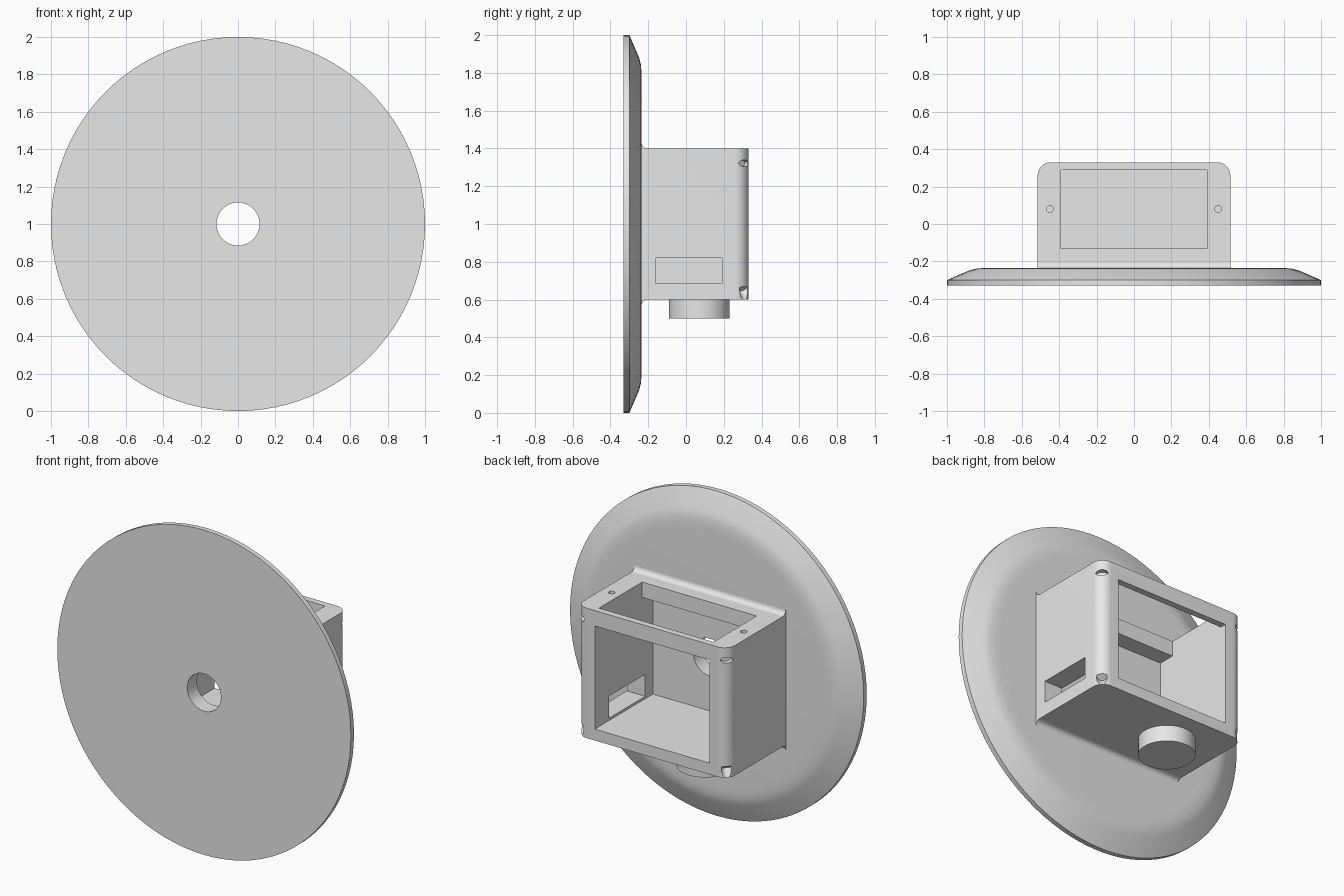
import bpy, bmesh, math
from mathutils import Matrix, Vector

cube = bpy.data.objects.get("Cube")
if cube:
    bpy.data.objects.remove(cube, do_unlink=True)

grey = bpy.data.materials.new("plain grey")
grey.use_nodes = True
colour = (0.8, 0.8, 0.8, 1)
grey.diffuse_color = colour
grey.node_tree.nodes["Principled BSDF"].inputs["Base Color"].default_value = colour


def make(name, bm):
    bmesh.ops.recalc_face_normals(bm, faces=bm.faces)
    mesh = bpy.data.meshes.new(name)
    bm.to_mesh(mesh)
    bm.free()
    mesh.materials.append(grey)
    ob = bpy.data.objects.new(name, mesh)
    bpy.context.collection.objects.link(ob)
    return ob


def box(name, lo, hi):
    bm = bmesh.new()
    lo, hi = Vector(lo), Vector(hi)
    bmesh.ops.create_cube(bm, size=1, matrix=Matrix.Translation((lo + hi) / 2) @ Matrix.Diagonal((*(hi - lo), 1)))
    return make(name, bm)


def rod(name, centre, radius, depth, turn=Matrix(), segments=48):
    bm = bmesh.new()
    bmesh.ops.create_cone(bm, cap_ends=True, segments=segments, radius1=radius, radius2=radius,
                          depth=depth, matrix=Matrix.Translation(centre) @ turn)
    return make(name, bm)


def smooth(ob, angle=32):
    bpy.ops.object.select_all(action="DESELECT")
    ob.select_set(True)
    bpy.context.view_layer.objects.active = ob
    bpy.ops.object.shade_smooth_by_angle(angle=math.radians(angle))


def cut(ob, cutter):
    mod = ob.modifiers.new("cut", "BOOLEAN")
    mod.operation, mod.solver, mod.object = "DIFFERENCE", "EXACT", cutter
    bpy.context.view_layer.objects.active = ob
    bpy.ops.object.modifier_apply(modifier=mod.name)
    bpy.data.objects.remove(cutter, do_unlink=True)


# Round face plate with centre hole and softly sloped rear rim
profile = [(0.115, -0.33), (1, -0.33), (1, -0.3), (0.89, -0.252), (0.87, -0.245),
           (0.845, -0.239), (0.81, -0.236), (0.77, -0.235), (0.115, -0.235)]
bm = bmesh.new()
ring = [bm.verts.new((r, y, 1)) for r, y in profile]
edges = [bm.edges.new((a, b)) for a, b in zip(ring, ring[1:] + ring[:1])]
bmesh.ops.spin(bm, geom=ring + edges, cent=(0, 0, 1), axis=(0, 1, 0), angle=math.tau, steps=96)
bmesh.ops.remove_doubles(bm, verts=bm.verts, dist=0.0005)
smooth(make("face_plate", bm), 22)

# Housing block with rounded rear corners
W = 0.515
bm = bmesh.new()
bmesh.ops.create_cube(bm, size=1, matrix=Matrix.Translation((0, 0.04, 1)) @ Matrix.Diagonal((2 * W, 0.58, 0.8, 1)))
corners = [e for e in bm.edges if all(v.co.y > 0.3 for v in e.verts)
           and abs(e.verts[0].co.z - e.verts[1].co.z) > 0.5]
bmesh.ops.bevel(bm, geom=corners, offset=0.07, segments=10, profile=0.5, affect="EDGES")
housing = make("housing", bm)

# Cavity, top opening and side window
cut(housing, box("cavity", (-0.39, -0.4, 0.67), (0.39, 0.5, 1.305)))
cut(housing, box("top_opening", (-0.39, -0.13, 1.2), (0.39, 0.29, 1.5)))
cut(housing, box("side_window", (0.3, -0.16, 0.685), (0.6, 0.19, 0.82)))

# Screw holes in the top and slanted pockets in the rear corners
for side in (-1, 1):
    cut(housing, rod("screw_hole", (side * 0.45, 0.08, 1.4), 0.018, 0.3, segments=24))
    slant = Matrix.Rotation(side * math.radians(-45), 4, "Z") @ Matrix.Rotation(math.radians(90), 4, "X")
    flat = Matrix.Diagonal((1, 1, 0.5, 1))
    cut(housing, rod("upper_pocket", (side * 0.5, 0.315, 1.322), 0.035, 0.08, flat @ slant, 24))
    tilt = Matrix.Rotation(side * math.radians(-45), 4, "Z") @ Matrix.Rotation(math.radians(35), 4, "X")
    cut(housing, rod("lower_pocket", (side * 0.505, 0.32, 0.625), 0.03, 0.09, tilt, 24))
smooth(housing)

# Concave fillets joining the housing to the plate, above and below
R = 0.03
for name, sign in (("upper_fillet", 1), ("lower_fillet", -1)):
    arc = [(-0.235 + R * (1 - math.sin(t)), 0.4 + R * (1 - math.cos(t)))
           for t in (math.pi / 2 * i / 8 for i in range(9))]
    outline = [(-0.245, 0.39), (-0.235 + R, 0.39)] + arc + [(-0.245, 0.4 + R)]
    outline = list(dict.fromkeys((round(y, 5), round(z, 5)) for y, z in outline))
    bm = bmesh.new()
    face = bm.faces.new([bm.verts.new((-W, y, 1 + sign * z)) for y, z in outline])
    out = bmesh.ops.extrude_face_region(bm, geom=[face])
    moved = [v for v in out["geom"] if isinstance(v, bmesh.types.BMVert)]
    bmesh.ops.translate(bm, verts=moved, vec=(2 * W, 0, 0))
    smooth(make(name, bm))

# Round boss under the housing
smooth(rod("bottom_boss", (-0.18, 0.07, 0.56), 0.16, 0.12, segments=64))
